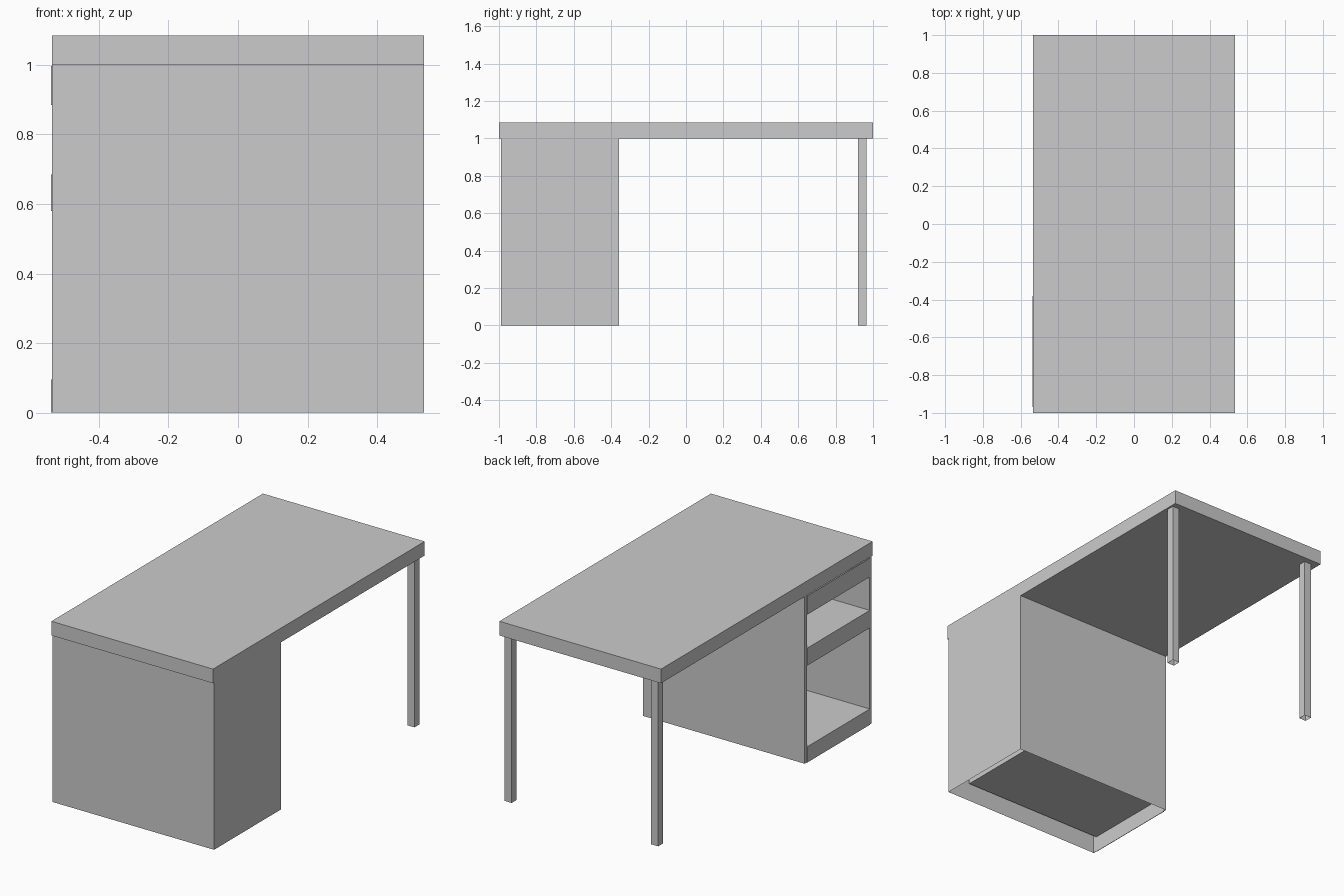
import bpy, bmesh
from mathutils import Vector

if "Cube" in bpy.data.objects:
    bpy.data.objects.remove(bpy.data.objects["Cube"])


def box(name, lo, hi, omit=(), inward=False):
    """Box between two corners; omit lists the sides left open, e.g. '-z'."""
    lo, hi = Vector(lo), Vector(hi)
    bm = bmesh.new()
    bmesh.ops.create_cube(bm, size=1)
    bm.normal_update()
    dirs = [Vector([(-1 if s[0] == '-' else 1) * (a == s[1]) for a in 'xyz']) for s in omit]
    gone = [f for f in bm.faces if any(f.normal.dot(d) > 0.9 for d in dirs)]
    bmesh.ops.delete(bm, geom=gone, context='FACES')
    for v in bm.verts:
        v.co = Vector([(lo[i] + hi[i]) / 2 + v.co[i] * (hi[i] - lo[i]) for i in range(3)])
    if inward:
        bmesh.ops.reverse_faces(bm, faces=bm.faces[:])
    mesh = bpy.data.meshes.new(name)
    bm.to_mesh(mesh)
    bm.free()
    ob = bpy.data.objects.new(name, mesh)
    bpy.context.collection.objects.link(ob)
    return ob


X = 0.535                      # half depth of the desk
Y0, Y1 = -0.99, -0.358         # cabinet sides
C0, C1 = -0.969, -0.38         # compartment sides
shelves = [(0.095, 0.58), (0.685, 0.885)]   # compartment floors and ceilings

# Desk top
box("desk_top", (-X, -1, 1.0), (X, 1, 1.085))

# Two square legs, open underneath
for name, x in (("left_leg", -0.492), ("right_leg", 0.478)):
    box(name, (x, 0.92, 0), (x + 0.046, 0.966, 1.0), ('-z',))

# Cabinet shell, open underneath and on the compartment side
box("cabinet_shell", (-X, Y0, 0), (X, Y1, 1.0), ('-z', '-x'))

# Uprights of the compartment side
for name, a, b in (("front_stile", Y0, C0), ("back_stile", C1, Y1)):
    box(name, (-X, a, 0), (-X + 0.003, b, 1.0))

# Rails between the openings, standing slightly proud
edges = [0.0] + [z for s in shelves for z in s] + [0.997]
for i in range(0, len(edges), 2):
    box(f"rail_{i // 2 + 1}", (-X - 0.003, C0, edges[i]), (-X, C1, edges[i + 1]))

# Recessed compartments
for i, (a, b) in enumerate(shelves):
    box(f"compartment_{i + 1}", (-X, C0, a), (0.40, C1, b), ('-x',), inward=True)
